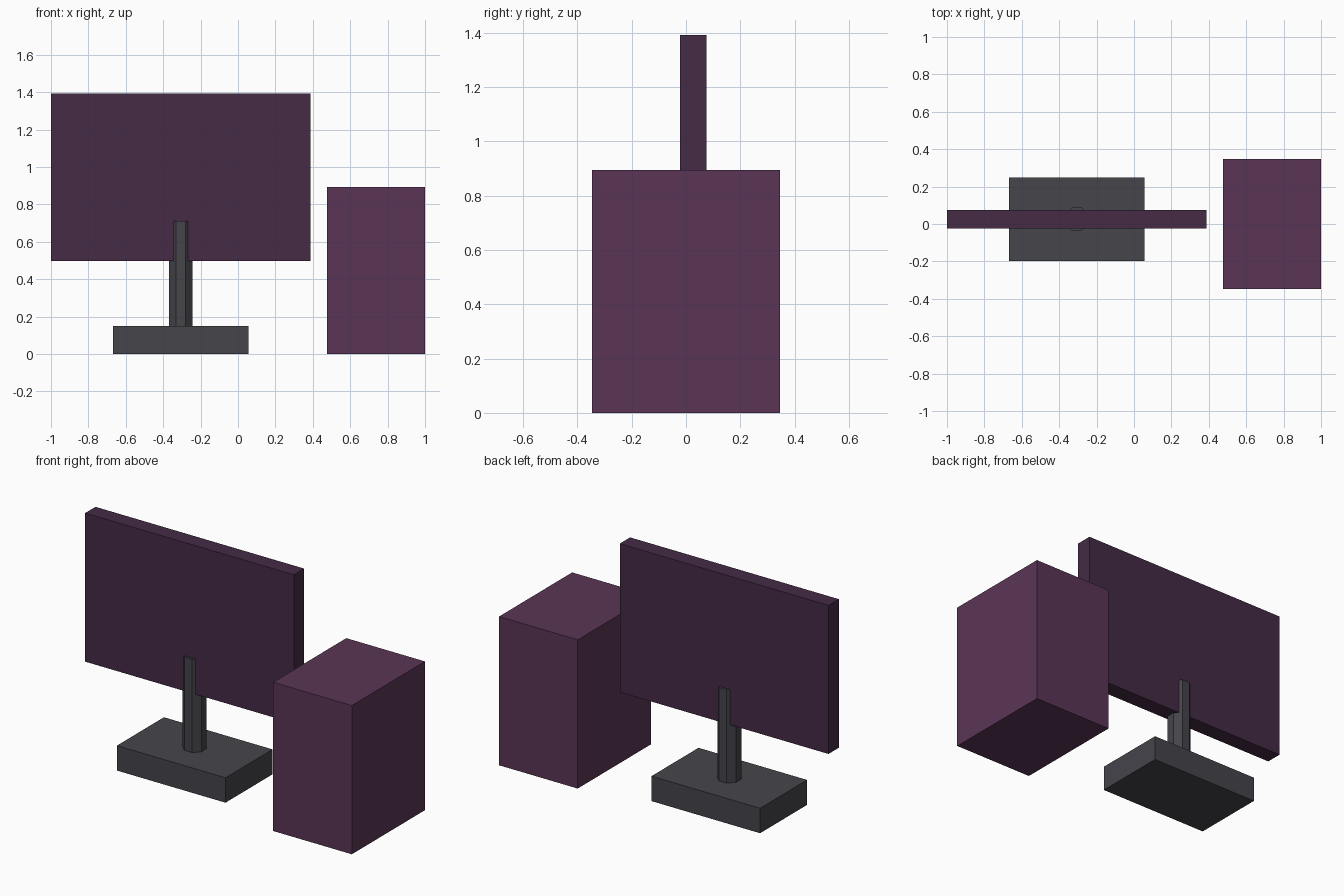
import bpy
from math import pi, cos

if "Cube" in bpy.data.objects:
    bpy.data.objects.remove(bpy.data.objects["Cube"])


def material(name, rgb):
    m = bpy.data.materials.new(name)
    m.diffuse_color = (*rgb, 1)
    m.use_nodes = True
    m.node_tree.nodes["Principled BSDF"].inputs["Base Color"].default_value = m.diffuse_color
    return m


def box(name, lo, hi, mat):
    """Box given by its two opposite corners."""
    centre = [(a + b) / 2 for a, b in zip(lo, hi)]
    bpy.ops.mesh.primitive_cube_add(size=1, location=centre)
    o = bpy.context.object
    o.name = name
    o.scale = [b - a for a, b in zip(lo, hi)]
    bpy.ops.object.transform_apply(location=False, rotation=False, scale=True)
    o.data.materials.append(mat)
    return o


case_mat = material("case_purple", (0.102, 0.036, 0.091))
screen_mat = material("screen_purple", (0.058, 0.024, 0.059))
stand_mat = material("stand_grey", (0.059, 0.059, 0.071))

CX, CY = -0.306, 0.026  # centre of the monitor

# Computer case
box("computer_case", (0.477, -0.347, 0), (1, 0.347, 0.894), case_mat)

# Monitor panel and foot
box("monitor_panel", (-1, CY - 0.049, 0.499), (0.388, CY + 0.049, 1.392), screen_mat)
box("monitor_foot", (CX - 0.361, CY - 0.223, 0), (CX + 0.361, CY + 0.223, 0.15), stand_mat)

# Octagonal post, flat sides facing the axes, running up through the panel
bottom, top = 0.15, 0.711
bpy.ops.mesh.primitive_cylinder_add(
    vertices=8, radius=0.062 / cos(pi / 8), depth=top - bottom,
    location=(CX, CY, (bottom + top) / 2), rotation=(0, 0, pi / 8))
post = bpy.context.object
post.name = "monitor_post"
post.data.materials.append(stand_mat)
